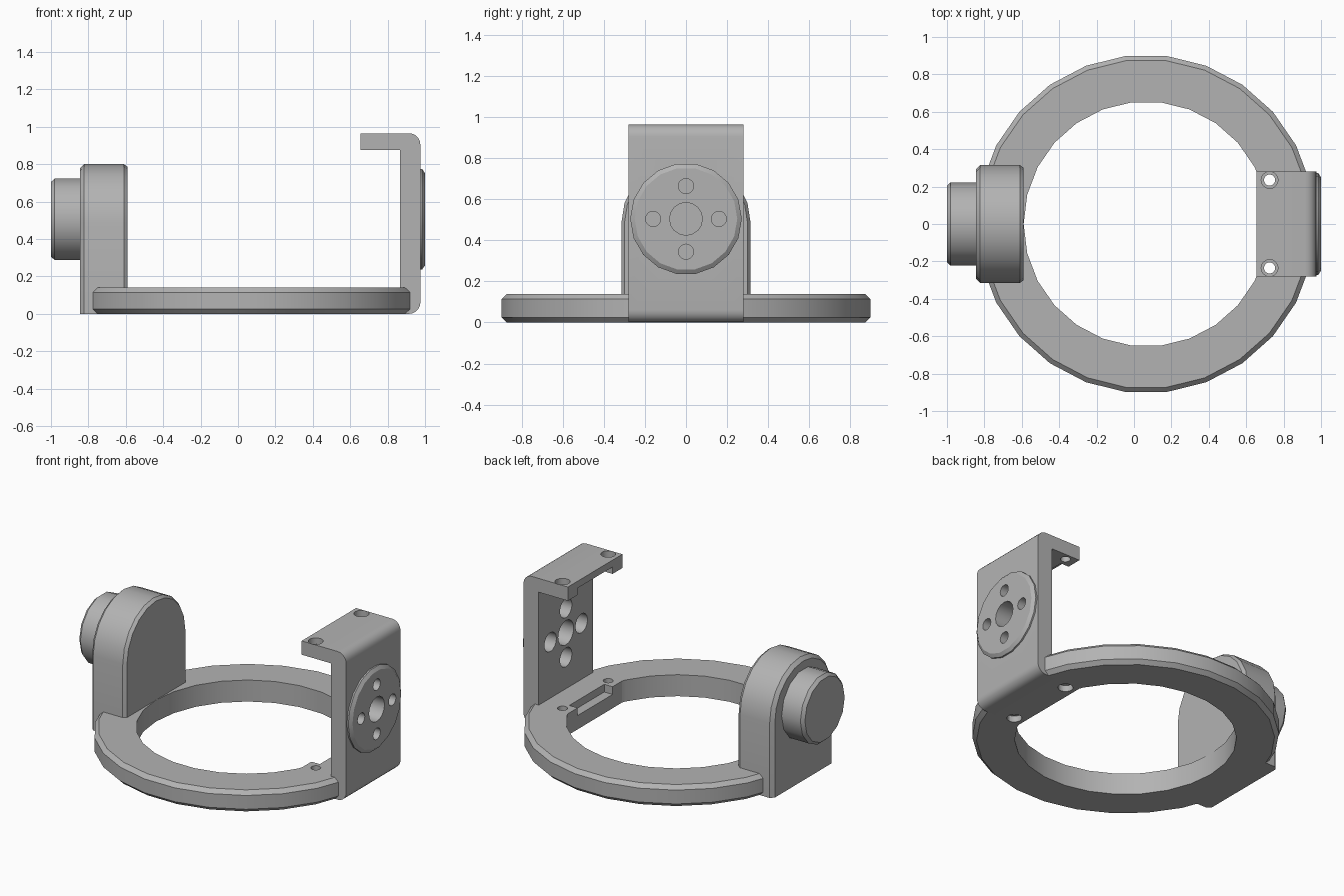
import bpy, bmesh
from math import sin, cos, pi

if "Cube" in bpy.data.objects:
    bpy.data.objects.remove(bpy.data.objects["Cube"])

grey = bpy.data.materials.new("machined_grey")
grey.use_nodes = True
tone = (0.45, 0.45, 0.45, 1)
grey.diffuse_color = tone
grey.node_tree.nodes["Principled BSDF"].inputs["Base Color"].default_value = tone

AXIS_Z = 0.505      # height of the pivot axis
RING_X = 0.065      # centre of the base ring


def loft(name, loops, wrap=False):
    """Skin a stack of vertex loops, capped at both ends or wrapped round."""
    bm = bmesh.new()
    rows = [[bm.verts.new(p) for p in loop] for loop in loops]
    n = len(rows[0])
    pairs = list(zip(rows, rows[1:]))
    if wrap:
        pairs.append((rows[-1], rows[0]))
    else:
        bm.faces.new(rows[0])
        bm.faces.new(rows[-1])
    for a, b in pairs:
        for i in range(n):
            j = (i + 1) % n
            bm.faces.new((a[i], a[j], b[j], b[i]))
    bmesh.ops.recalc_face_normals(bm, faces=bm.faces)
    mesh = bpy.data.meshes.new(name)
    bm.to_mesh(mesh)
    bm.free()
    mesh.materials.append(grey)
    obj = bpy.data.objects.new(name, mesh)
    bpy.context.scene.collection.objects.link(obj)
    return obj


def circle_x(x, r, n, y=0, z=AXIS_Z):
    return [(x, y + r * cos(2 * pi * i / n), z + r * sin(2 * pi * i / n)) for i in range(n)]


def circle_z(z, r, n, x=RING_X, y=0):
    return [(x + r * cos(2 * pi * i / n), y + r * sin(2 * pi * i / n), z) for i in range(n)]


def box(x0, x1, y, z0, z1):
    return loft("cutter", [[(x0, s, z0), (x1, s, z0), (x1, s, z1), (x0, s, z1)] for s in (-y, y)])


def bore_x(x0, x1, r, y=0, z=AXIS_Z):
    return loft("cutter", [circle_x(x, r, 16, y, z) for x in (x0, x1)])


def bore_z(z0, z1, r, x, y):
    return loft("cutter", [circle_z(z, r, 16, x, y) for z in (z0, z1)])


def cut(obj, cutters):
    for c in cutters:
        c.hide_render = True
        mod = obj.modifiers.new("cut", "BOOLEAN")
        mod.operation = "DIFFERENCE"
        mod.solver = "EXACT"
        mod.object = c
    bpy.context.view_layer.update()
    graph = bpy.context.evaluated_depsgraph_get()
    mesh = bpy.data.meshes.new_from_object(obj.evaluated_get(graph))
    obj.modifiers.clear()
    obj.data = mesh
    for c in cutters:
        bpy.data.objects.remove(c)


# Base ring with chamfered outer edges, opened for the bracket foot
profile = [(0.655, 0), (0.88, 0), (0.905, 0.025), (0.905, 0.115), (0.88, 0.14), (0.655, 0.14)]
ring = loft("base_ring", [circle_z(z, r, 26) for r, z in profile], wrap=True)
cut(ring, [box(0.655, 1.2, 0.28, -0.1, 0.3)])

# C-shaped bracket with rounded outer corners
X0, XI, XO, TOP = 0.655, 0.865, 0.975, 0.965
R = 0.06
arc = [i * pi / 10 for i in range(6)]
outline = [(X0, 0)]
outline += [(XO - R + R * sin(a), R - R * cos(a)) for a in arc]
outline += [(XO - R + R * cos(a), TOP - R + R * sin(a)) for a in arc]
outline += [(X0, TOP), (X0, 0.875), (XI, 0.875), (XI, 0.14), (X0, 0.14)]
bracket = loft("side_bracket", [[(x, y, z) for x, z in outline] for y in (-0.28, 0.28)])

# Pivot holes, wider on the inner side
bolts = [(0.16 * cos(i * pi / 2), AXIS_Z + 0.16 * sin(i * pi / 2)) for i in range(4)]
cutters = [bore_x(0.8, 1.1, 0.08)]
for y, z in bolts:
    cutters += [bore_x(0.8, 0.94, 0.062, y, z), bore_x(0.9, 1.1, 0.037, y, z)]
# Counterbored screw holes in both arms
for y in (-0.235, 0.235):
    cutters += [bore_z(-0.1, 1.1, 0.03, 0.725, y),
                bore_z(0.925, 1.1, 0.045, 0.725, y),
                bore_z(-0.1, 0.04, 0.045, 0.725, y)]
# Facing recesses along the arm edges
cutters += [box(0.6, 0.715, 0.18, 0.09, 0.2), box(0.6, 0.715, 0.18, 0.8, 0.92)]
cut(bracket, cutters)

# Raised pivot disc on the bracket
disc = loft("pivot_disc", [circle_x(x, r, 18) for x, r in ((0.97, 0.272), (0.985, 0.272), (1.0, 0.25))])
cut(disc, [bore_x(0.8, 1.1, 0.08)] + [bore_x(0.8, 1.1, 0.037, y, z) for y, z in bolts])


# Arched pivot housing with chamfered faces
def arch(x, inset):
    r = 0.315 - inset
    crown = [(x, r * cos(i * pi / 10), 0.485 + r * sin(i * pi / 10)) for i in range(11)]
    return [(x, -r, 0)] + [(x, r, 0)] + crown


housing = loft("pivot_housing", [arch(x, d) for x, d in
                                 ((-0.845, 0.022), (-0.823, 0), (-0.61, 0), (-0.59, 0.015))])

# Round cap on the outside of the housing
cap = loft("pivot_cap", [circle_x(x, r, 14) for x, r in ((-0.84, 0.223), (-0.98, 0.223), (-1.0, 0.205))])

# Smooth the curved walls, keep the edges sharp
bpy.ops.object.select_all(action="DESELECT")
for obj in (ring, bracket, disc, housing, cap):
    obj.select_set(True)
bpy.context.view_layer.objects.active = ring
bpy.ops.object.shade_smooth_by_angle(angle=pi / 6)
